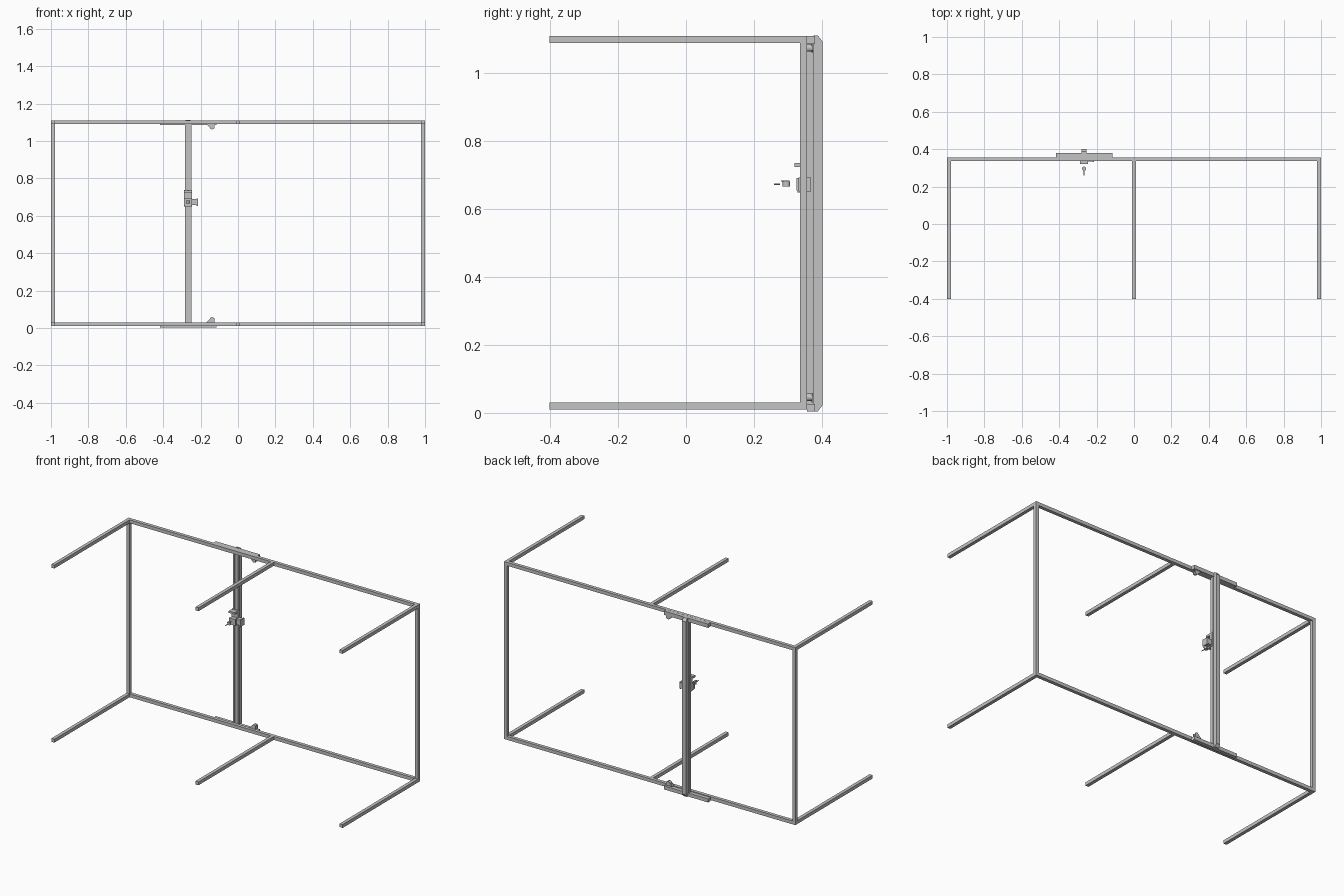
import bpy, bmesh, math
from mathutils import Matrix, Vector

if "Cube" in bpy.data.objects:
    bpy.data.objects.remove(bpy.data.objects["Cube"])

grey = bpy.data.materials.new("aluminium_grey")
grey.diffuse_color = (0.55, 0.55, 0.55, 1)
grey.use_nodes = True
grey.node_tree.nodes["Principled BSDF"].inputs["Base Color"].default_value = grey.diffuse_color


def finish(name, bm):
    bmesh.ops.recalc_face_normals(bm, faces=bm.faces[:])
    me = bpy.data.meshes.new(name)
    bm.to_mesh(me)
    bm.free()
    me.materials.append(grey)
    ob = bpy.data.objects.new(name, me)
    bpy.context.collection.objects.link(ob)
    return ob


def box(name, x, y, z):
    bm = bmesh.new()
    bmesh.ops.create_cube(bm, size=1)
    for v in bm.verts:
        v.co = [(a[0] + a[1]) / 2 + c * (a[1] - a[0]) for a, c in zip((x, y, z), v.co)]
    return finish(name, bm)


def cyl(name, c, r, depth, axis, n=24):
    bm = bmesh.new()
    rot = Vector((0, 0, 1)).rotation_difference(Vector(axis)).to_matrix().to_4x4()
    bmesh.ops.create_cone(bm, cap_ends=True, segments=n, radius1=r, radius2=r,
                          depth=depth, matrix=Matrix.Translation(c) @ rot)
    ob = finish(name, bm)
    for p in ob.data.polygons:
        p.use_smooth = len(p.vertices) == 4
    return ob


def prism(name, pts, axis, a, b):
    """Extrude a 2D outline along axis 0, 1 or 2 from a to b."""
    def place(p, t):
        c = list(p)
        c.insert(axis, t)
        return c
    bm = bmesh.new()
    f = bm.faces.new([bm.verts.new(place(p, a)) for p in pts])
    ext = bmesh.ops.extrude_face_region(bm, geom=[f])["geom"]
    off = Vector(place((0, 0), b - a))
    bmesh.ops.translate(bm, vec=off, verts=[v for v in ext if isinstance(v, bmesh.types.BMVert)])
    return finish(name, bm)


def beam(name, axis, c, a, b, s=0.021):
    """Square bar centred on c, running along one axis."""
    h = s / 2
    return prism(name, [(c[0] + x, c[1] + y) for x, y in ((-h, -h), (h, -h), (h, h), (-h, h))],
                 axis, a, b)


# fixed frame
YB, ZL, ZH = 0.346, 0.0205, 1.1005
for lab, z in (("lower", ZL), ("upper", ZH)):
    beam(lab + "_rail", 0, (YB, z), -1, 1)
    for s, x in (("left", -0.9895), ("middle", 0), ("right", 0.9895)):
        beam(f"{lab}_{s}_arm", 1, (x, z), -0.402, YB - 0.0105)
for s, x in (("left", -0.9895), ("right", 0.9895)):
    beam(s + "_post", 2, (x, YB), ZL + 0.0105, ZH - 0.0105)

# sliding column, chamfered at both rear ends
X = -0.267
prism("column_rear", [(0.376, 0.004), (0.388, 0.004), (0.402, 0.022), (0.402, 1.095),
                      (0.388, 1.112), (0.376, 1.112)], 0, X - 0.013, X + 0.013)
box("column_web", (X - 0.009, X + 0.009), (0.359, 0.378), (0.028, 1.092))
for s in (-1, 1):
    x = sorted((X + s * 0.004, X + s * 0.0175))
    box("column_flange", x, (0.355, 0.376), (0.026, 1.087))

# end sliders behind the rails, with brackets and drive pulleys
for lab, z0, z1, d, zr in (("lower", 0.004, 0.026, 1, 0.031), ("upper", 1.087, 1.1105, -1, 1.09)):
    box(lab + "_slider", (-0.418, -0.114), (0.3565, 0.38), (z0, z1))
    for y0, y1 in ((0.353, 0.357), (0.370, 0.374)):
        prism(lab + "_pulley_bracket",
              [(-0.168, zr), (-0.126, zr), (-0.126, zr + d * 0.022), (-0.14, zr + d * 0.028),
               (-0.15, zr + d * 0.02)], 1, y0, y1)
    cyl(lab + "_pulley", (-0.14, 0.3635, zr + d * 0.015), 0.011, 0.02, (0, 1, 0))

# carriage with motor
box("carriage_plate", (X - 0.021, X + 0.021), (0.325, 0.329), (0.655, 0.692))
box("carriage_body", (X - 0.018, X + 0.018), (0.329, 0.355), (0.65, 0.692))
for s in (-1, 1):
    x = sorted((X + s * 0.0175, X + s * 0.021))
    box("carriage_side", x, (0.353, 0.371), (0.65, 0.738))
box("carriage_front", (X - 0.021, X + 0.021), (0.350, 0.355), (0.65, 0.738))
box("carriage_top_lip", (X - 0.021, X + 0.021), (0.32, 0.35), (0.724, 0.736))
box("motor", (X + 0.021, -0.222), (0.335, 0.369), (0.657, 0.69))
box("motor_cap", (-0.222, -0.214), (0.332, 0.369), (0.652, 0.694))

# small tool parts in front of the carriage
cyl("tool_cup", (X, 0.296, 0.674), 0.011, 0.014, (0, 0, 1))
box("tool_arm", (X - 0.006, X + 0.006), (0.28, 0.305), (0.682, 0.685))
cyl("tool_tip", (X, 0.268, 0.674), 0.0025, 0.018, (0, 1, 0), 12)
